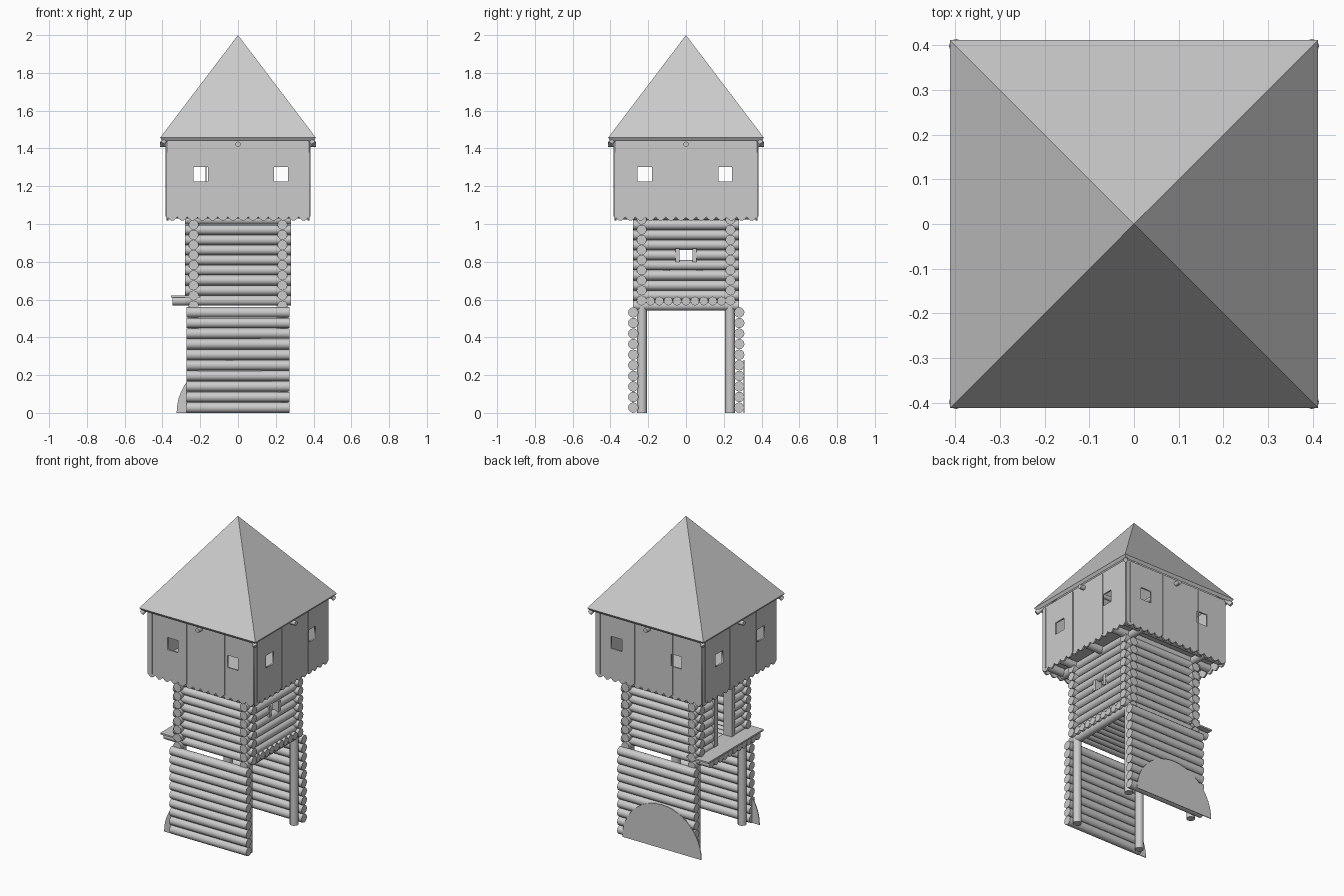
import bpy, bmesh, math
from mathutils import Vector, Matrix

if "Cube" in bpy.data.objects:
    bpy.data.objects.remove(bpy.data.objects["Cube"])


def finish(bm, name, smooth=False):
    me = bpy.data.meshes.new(name)
    bmesh.ops.recalc_face_normals(bm, faces=bm.faces)
    bm.to_mesh(me)
    bm.free()
    ob = bpy.data.objects.new(name, me)
    bpy.context.collection.objects.link(ob)
    if smooth:
        bpy.ops.object.select_all(action='DESELECT')
        ob.select_set(True)
        bpy.context.view_layer.objects.active = ob
        bpy.ops.object.shade_smooth_by_angle(angle=math.radians(40))
    return ob


def logs(name, items, sides=12):
    """One object made of round logs, each (start, end, radius)."""
    bm = bmesh.new()
    for p, q, r in items:
        p, q = Vector(p), Vector(q)
        d = q - p
        m = Matrix.Translation((p + q) / 2) @ d.to_track_quat('Z', 'Y').to_matrix().to_4x4()
        bmesh.ops.create_cone(bm, cap_ends=True, segments=sides, radius1=r, radius2=r,
                              depth=d.length, matrix=m)
    return finish(bm, name, True)


def boxes(name, items):
    """One object made of boxes, each (low corner, high corner)."""
    bm = bmesh.new()
    for a, b in items:
        a, b = Vector(a), Vector(b)
        m = Matrix.Translation((a + b) / 2) @ Matrix.Diagonal((*(b - a), 1))
        bmesh.ops.create_cube(bm, size=1, matrix=m)
    return finish(bm, name)


# lower log walls at the front and back
for name, y in (("front_lower_wall", -0.279), ("back_lower_wall", 0.282)):
    logs(name, [((-0.273, y, 0.028 + 0.056 * k), (0.272, y, 0.028 + 0.056 * k), 0.0275)
                for k in range(10)])

# half-round boards at the foot of those walls
for name, y in (("front_half_disc", -0.284), ("back_half_disc", 0.305)):
    bm = bmesh.new()
    vs = [bm.verts.new((-0.045 + 0.28 * math.cos(math.pi * i / 24), y,
                        0.28 * math.sin(math.pi * i / 24))) for i in range(25)]
    f = bm.faces.new(vs)
    ext = bmesh.ops.extrude_face_region(bm, geom=[f])
    bmesh.ops.translate(bm, vec=(0, 0.005, 0),
                        verts=[v for v in ext["geom"] if isinstance(v, bmesh.types.BMVert)])
    finish(bm, name)

# corner posts
logs("corner_posts", [((x, y, 0), (x, y, 0.57), 0.026)
                      for x in (-0.235, 0.235) for y in (-0.233, 0.233)])

# middle cabin: front and back logs, then side logs half a step lower
STEP, R, E, C = 0.0535, 0.0265, 0.28, 0.235
logs("cabin_front_back_logs", [((-E, y, 0.595 + STEP * k), (E, y, 0.595 + STEP * k), R)
                               for k in range(9) for y in (-C, C)])
right, left = [], []
for k in range(9):
    z = 0.568 + STEP * k
    spans = [(-E, -0.045), (0.045, E)] if k == 5 else [(-E, E)]
    right += [((C, a, z), (C, b, z), R) for a, b in spans]
    spans = [(-E, E)] if k == 0 else [(-E, -0.1), (0.07, E)]
    left += [((-C, a, z), (-C, b, z), R) for a, b in spans]
logs("cabin_right_logs", right)
logs("cabin_left_logs", left)

# loophole and doorway frames
boxes("loophole_frame", [((0.215, s - 0.01, 0.798), (0.263, s + 0.01, 0.87)) for s in (-0.045, 0.045)])
boxes("door_frame", [((-0.265, a, 0.61), (-0.205, a + 0.035, 1.02)) for a in (-0.12, 0.055)])

# floor logs running out to carry the balcony
logs("floor_logs", [((-0.348, -0.235 + 0.047 * k, 0.592), (0.275, -0.235 + 0.047 * k, 0.592), 0.0235)
                    for k in range(11)])
boxes("balcony_boards", [((-0.355, -0.28, 0.612), (-0.2, 0.28, 0.622))])

# beams and floor under the upper room
beams = [((-0.365, y, 1.055), (0.365, y, 1.055), 0.025) for y in (-0.345, -C, 0, C, 0.345)]
beams += [((x, -0.365, 1.049), (x, 0.365, 1.049), 0.025) for x in (-C, C)]
logs("upper_floor_beams", beams)
boxes("upper_floor", [((-0.37, -0.37, 1.075), (0.37, 0.37, 1.085))])


def upper_wall(name, turn, windows):
    """Board wall with a scalloped lower edge and two window holes."""
    w, n = 0.375, 14
    outline = [(w, 1.45), (-w, 1.45)]
    for i in range(n):
        for j in range(5):
            outline.append((-w + 2 * w * (i + j / 5) / n, 1.037 - 0.02 * math.sin(math.pi * j / 5)))
    outline.append((w, 1.037))
    cu = bpy.data.curves.new(name + "_outline", 'CURVE')
    cu.dimensions, cu.fill_mode, cu.extrude = '2D', 'BOTH', 0.005
    holes = [[(c - 0.038, 1.225), (c + 0.038, 1.225), (c + 0.038, 1.303), (c - 0.038, 1.303)]
             for c in windows]
    for pts in [outline] + holes:
        sp = cu.splines.new('POLY')
        sp.points.add(len(pts) - 1)
        for p, (x, z) in zip(sp.points, pts):
            p.co = (x, z, 0, 1)
        sp.use_cyclic_u = True
    tmp = bpy.data.objects.new(name + "_curve", cu)
    bpy.context.collection.objects.link(tmp)
    dg = bpy.context.evaluated_depsgraph_get()
    me = bpy.data.meshes.new_from_object(tmp.evaluated_get(dg))
    bpy.data.objects.remove(tmp)
    spin = Matrix.Rotation(turn, 4, 'Z')
    me.transform(spin @ Matrix.Translation((0, -0.374, 0)) @ Matrix.Rotation(math.pi / 2, 4, 'X'))
    ob = bpy.data.objects.new(name, me)
    bpy.context.collection.objects.link(ob)
    # raised board edges
    strips = boxes(name + "_board_edges", [((x - 0.003, -0.383, 1.04), (x + 0.003, -0.376, 1.44))
                                           for x in (-0.345, -0.1, 0.17)])
    strips.data.transform(spin)


upper_wall("upper_front_wall", 0, (-0.197, 0.228))
upper_wall("upper_right_wall", math.pi / 2, (-0.218, 0.205))
upper_wall("upper_back_wall", math.pi, (0.197, -0.228))
upper_wall("upper_left_wall", -math.pi / 2, (0.218, -0.205))
logs("upper_corner_posts", [((x, y, 1.08), (x, y, 1.44), 0.018)
                            for x in (-0.35, 0.35) for y in (-0.35, 0.35)])

# roof beams: centre ties and hip rafters
ties = [((-0.412, 0, 1.422), (0.412, 0, 1.422), 0.014), ((0, -0.412, 1.422), (0, 0.412, 1.422), 0.014)]
hips = [((0.402 * a, 0.402 * b, 1.424), (0, 0, 1.95), 0.014) for a in (-1, 1) for b in (-1, 1)]
logs("roof_beams", ties + hips)

# hollow pyramid roof
bm = bmesh.new()
top = bm.verts.new((0, 0, 2))
ring = [bm.verts.new((0.412 * a, 0.412 * b, 1.457)) for a, b in ((-1, -1), (1, -1), (1, 1), (-1, 1))]
for i in range(4):
    bm.faces.new((ring[i], ring[(i + 1) % 4], top))
roof = finish(bm, "roof")
if roof.data.polygons[0].normal.z < 0:
    roof.data.flip_normals()
mod = roof.modifiers.new("thickness", 'SOLIDIFY')
mod.thickness, mod.offset, mod.use_even_offset = 0.02, -1, True
